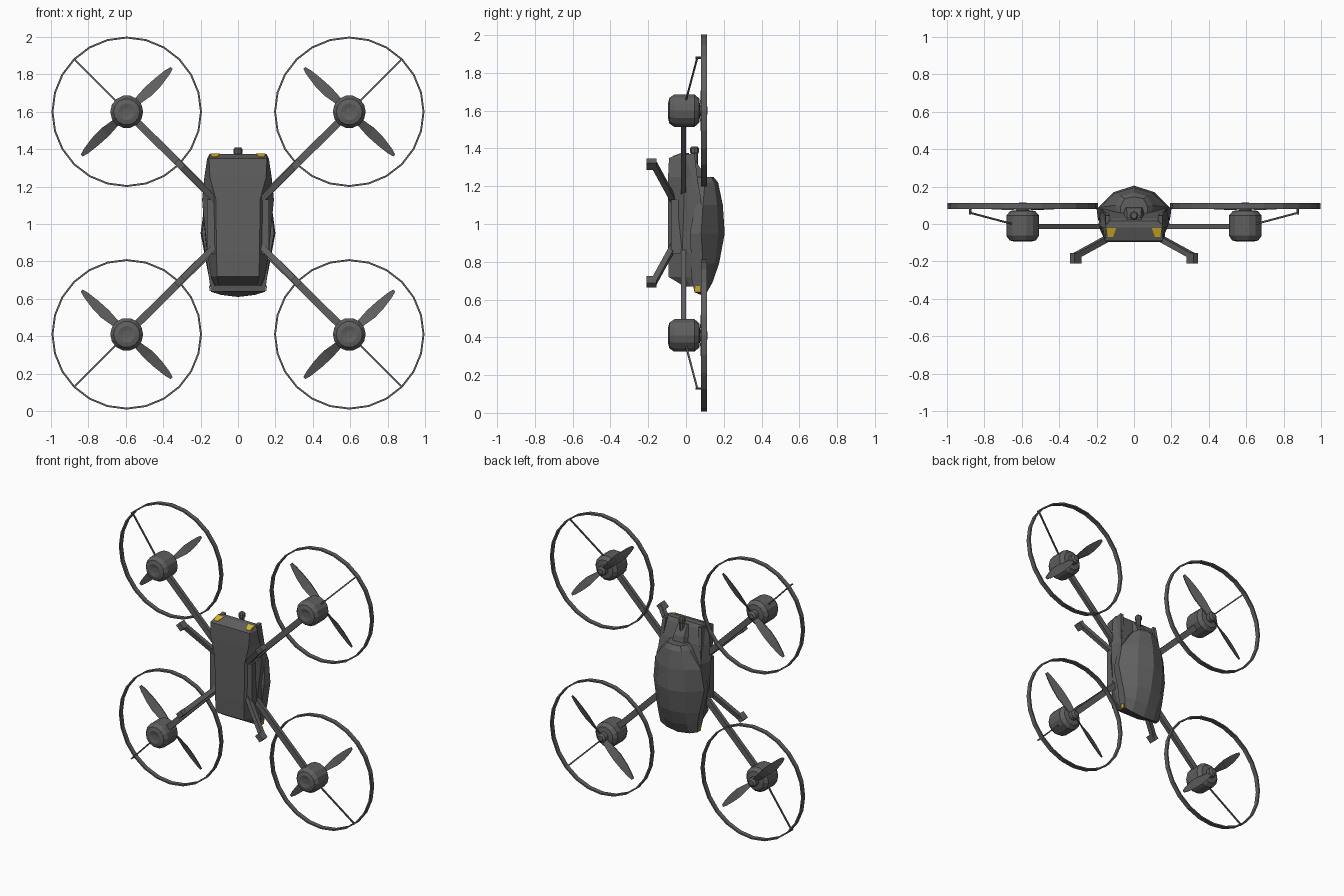
import bpy, bmesh, math
from mathutils import Vector

if "Cube" in bpy.data.objects:
    bpy.data.objects.remove(bpy.data.objects["Cube"])


def material(name, col):
    m = bpy.data.materials.new(name)
    m.diffuse_color = (*col, 1)
    m.use_nodes = True
    m.node_tree.nodes["Principled BSDF"].inputs["Base Color"].default_value = m.diffuse_color
    return m


GREY = material("dark grey", (0.115, 0.115, 0.115))
YELLOW = material("amber lamp", (0.72, 0.47, 0.01))


def finish(name, verts, faces, mat=GREY, flip=(1, 1)):
    """Make an object; flip mirrors it in x and about z = 1.005."""
    me = bpy.data.meshes.new(name)
    vs = [(v[0] * flip[0], v[1], 1.005 + (v[2] - 1.005) * flip[1]) for v in verts]
    me.from_pydata(vs, [], faces)
    bm = bmesh.new()
    bm.from_mesh(me)
    bmesh.ops.recalc_face_normals(bm, faces=bm.faces)
    bm.to_mesh(me)
    bm.free()
    me.materials.append(mat)
    ob = bpy.data.objects.new(name, me)
    bpy.context.collection.objects.link(ob)
    return ob


def skin(sections, closed=False):
    """Join equal-length closed sections into a surface with end caps."""
    n, k = len(sections[0]), len(sections)
    verts = [p for s in sections for p in s]
    faces = []
    for i in range(k if closed else k - 1):
        a, b = i * n, ((i + 1) % k) * n
        for j in range(n):
            j2 = (j + 1) % n
            faces.append((a + j, a + j2, b + j2, b + j))
    if not closed:
        faces += [tuple(range(n)), tuple(range((k - 1) * n, k * n))]
    return verts, faces


def symmetric(z, half, bow=0.0):
    """Full cross-section from its right half."""
    pts = half + [(-x, y) for x, y in reversed(half) if x > 0]
    return [(x, y, z + bow * (x / 0.15) ** 2) for x, y in pts]


def beam(p, q, w, h):
    p, q = Vector(p), Vector(q)
    d = (q - p).normalized()
    ref = Vector((0, 1, 0)) if abs(d.y) < 0.9 else Vector((1, 0, 1))
    s = d.cross(ref).normalized()
    u = s.cross(d)
    corners = [s * a * w / 2 + u * b * h / 2
               for a, b in ((-1, -1), (1, -1), (1, 1), (-1, 1))]
    return skin([[p + c for c in corners], [q + c for c in corners]])


def turned(profile, cx, cz, sides):
    """Stacked rings round a y-axis from (radius, y) pairs."""
    return skin([[(cx + r * math.cos(math.tau * i / sides), y,
                   cz + r * math.sin(math.tau * i / sides))
                  for i in range(sides)] for r, y in profile])


# Main hull
finish("hull", *skin([symmetric(z, h) for z, h in (
    (0.67, [(0.10, -0.01), (0.125, 0.02), (0.12, 0.07)]),
    (0.72, [(0.112, -0.092), (0.145, 0.00), (0.14, 0.10)]),
    (0.85, [(0.115, -0.095), (0.165, -0.02), (0.17, 0.09)]),
    (1.13, [(0.118, -0.095), (0.192, -0.01), (0.175, 0.08)]),
    (1.25, [(0.150, -0.095), (0.180, -0.01), (0.15, 0.06)]),
    (1.35, [(0.155, -0.090), (0.165, -0.02), (0.14, 0.03)]),
    (1.375, [(0.148, -0.020), (0.152, -0.01), (0.13, 0.015)]))]))

# Canopy shell on the back
finish("canopy", *skin([symmetric(z, h, b) for z, b, h in (
    (0.61, 0.03, [(0.145, 0.045), (0.145, 0.08), (0.09, 0.09), (0, 0.095)]),
    (0.69, 0.02, [(0.155, 0.03), (0.155, 0.09), (0.09, 0.125), (0, 0.14)]),
    (0.79, 0, [(0.165, 0.03), (0.17, 0.09), (0.10, 0.155), (0, 0.175)]),
    (0.95, 0, [(0.192, 0.02), (0.20, 0.08), (0.11, 0.17), (0, 0.205)]),
    (1.10, 0, [(0.175, 0.05), (0.18, 0.09), (0.10, 0.165), (0, 0.195)]),
    (1.22, 0, [(0.10, 0.04), (0.10, 0.10), (0.07, 0.15), (0, 0.17)]),
    (1.25, 0, [(0.075, 0.04), (0.07, 0.10), (0.05, 0.135), (0, 0.145)]))]))

# Deck housing and knob at the upper end
finish("deck_housing", *skin([symmetric(z, h) for z, h in (
    (1.20, [(0.07, 0.03), (0.05, 0.10)]),
    (1.29, [(0.06, 0.03), (0.04, 0.08)]),
    (1.36, [(0.05, 0.00), (0.035, 0.035)]))]))
finish("knob", *skin([[(r * math.cos(math.tau * i / 8),
                        0.045 + r * math.sin(math.tau * i / 8), z)
                       for i in range(8)]
                      for r, z in ((0.018, 1.27), (0.018, 1.37), (0.024, 1.38),
                                   (0.024, 1.40), (0.016, 1.41))]))

for sx in (1, -1):
    side = "right" if sx > 0 else "left"
    # Side trays, deck rails and lamps
    finish(f"side_tray_{side}", *beam((0.14, -0.045, 0.84), (0.14, -0.045, 1.13),
                                      0.05, 0.07), flip=(sx, 1))
    finish(f"deck_rail_{side}", *beam((0.165, 0.055, 1.08), (0.14, 0.02, 1.37),
                                      0.025, 0.05), flip=(sx, 1))
    top = [(0.095, -0.022, 1.377), (0.147, -0.022, 1.377),
           (0.140, -0.070, 1.360), (0.112, -0.070, 1.360)]
    finish(f"top_lamp_{side}", *skin([top, [(x, y + 0.001, z - 0.006) for x, y, z in top]]),
           YELLOW, (sx, 1))
    low = [(0.1465, 0.047, 0.642), (0.1465, 0.074, 0.642),
           (0.151, 0.074, 0.672), (0.151, 0.05, 0.672)]
    finish(f"low_lamp_{side}", *skin([low, [(x + 0.005, y, z) for x, y, z in low]]),
           YELLOW, (sx, 1))

    for sz in (1, -1):
        f = (sx, sz)
        tag = f"{'upper' if sz > 0 else 'lower'}_{side}"
        cx, cz = 0.595, 1.6
        # Arm, landing leg and foot
        finish(f"arm_{tag}", *beam((0.10, -0.014, 1.11), (cx, -0.014, cz), 0.04, 0.026), flip=f)
        finish(f"landing_leg_{tag}", *beam((0.12, -0.065, 1.125), (0.315, -0.172, 1.32),
                                           0.032, 0.03), flip=f)
        finish(f"foot_{tag}", *beam((0.312, -0.155, 1.317), (0.312, -0.21, 1.317),
                                    0.036, 0.05), flip=f)
        # Motor
        finish(f"motor_{tag}", *turned(
            [(0.02, -0.088), (0.045, -0.094), (0.07, -0.088), (0.088, -0.062),
             (0.088, 0.045), (0.066, 0.07), (0.032, 0.074), (0.032, 0.105),
             (0.018, 0.115)], cx, cz, 14), flip=f)
        # Guard ring and its stay
        ring = [[(cx + r * math.cos(math.tau * i / 24), y,
                  cz + r * math.sin(math.tau * i / 24))
                 for r, y in ((0.392, 0.08), (0.402, 0.08), (0.402, 0.112), (0.392, 0.112))]
                for i in range(24)]
        finish(f"guard_ring_{tag}", *skin(ring, True), flip=f)
        finish(f"stay_{tag}", *beam((cx + 0.055, 0.0, cz + 0.055),
                                    (cx + 0.281, 0.06, cz + 0.281), 0.009, 0.009), flip=f)
        finish(f"stay_pin_{tag}", *beam((cx + 0.281, 0.05, cz + 0.281),
                                        (cx + 0.281, 0.095, cz + 0.281), 0.009, 0.009), flip=f)
        # Two pitched blades set across the arm
        for k, turn in enumerate((1, -1)):
            d = Vector((-1, 0, 1)).normalized() * turn
            t = Vector((1, 0, 1)).normalized() * turn
            c = Vector((cx, 0.092, cz))
            secs = []
            for r, lead, trail, tilt in ((0.02, 0.012, -0.012, 0.012),
                                         (0.09, 0.020, -0.022, 0.014),
                                         (0.16, 0.024, -0.034, 0.012),
                                         (0.23, 0.020, -0.032, 0.009),
                                         (0.30, 0.012, -0.022, 0.005),
                                         (0.335, 0.003, -0.012, 0.002)):
                a = c + d * r + t * lead + Vector((0, tilt, 0))
                b = c + d * r + t * trail - Vector((0, tilt, 0))
                h = Vector((0, 0.003, 0))
                secs.append([a - h, a + h, b + h, b - h])
            finish(f"blade_{k + 1}_{tag}", *skin(secs), flip=f)
